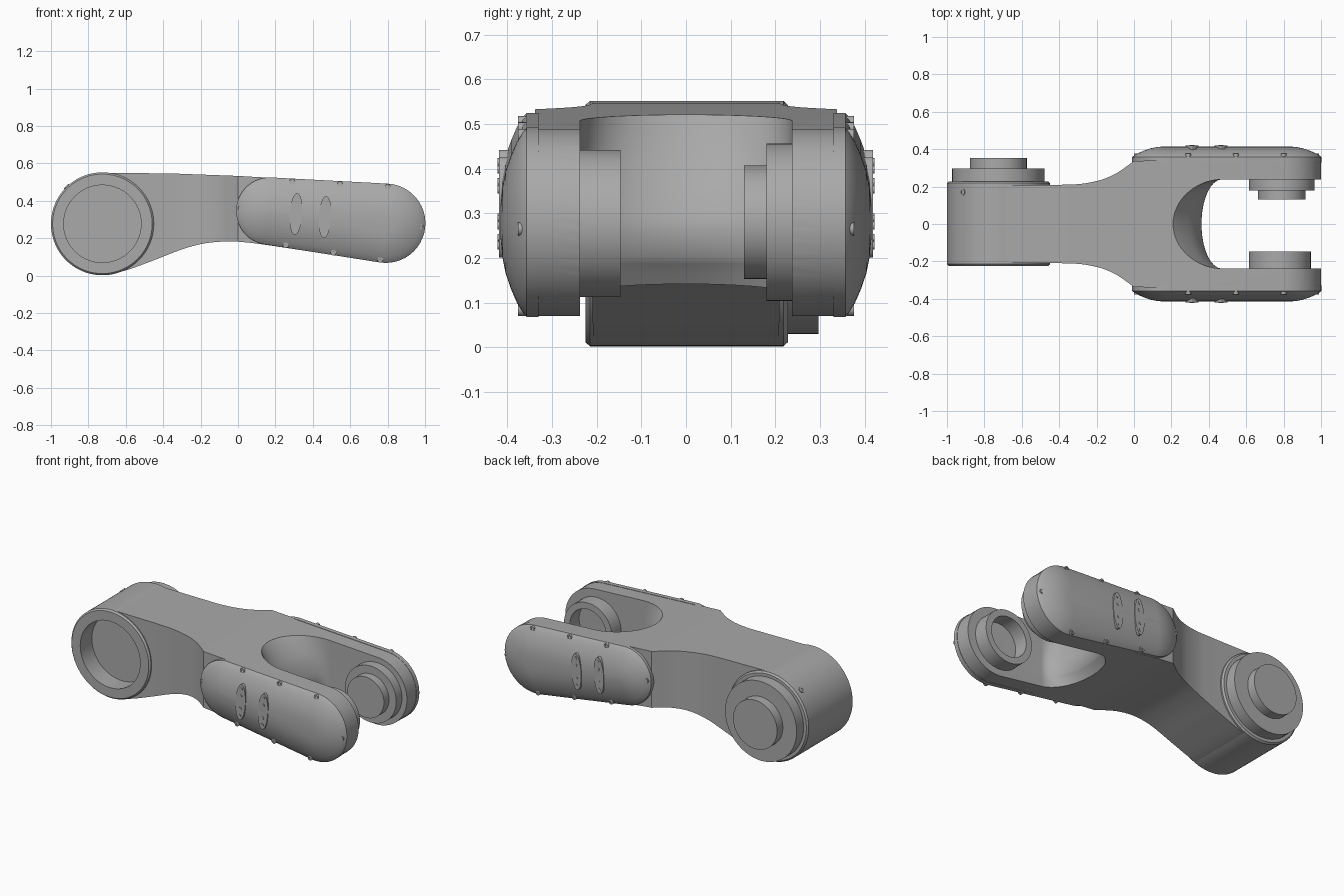
import bpy, bmesh, math
from math import pi, sin, cos, atan2, acos, hypot
from mathutils import Vector

old = bpy.data.objects.get("Cube")
if old:
    bpy.data.objects.remove(old)

grey = bpy.data.materials.new("warm_grey")
grey.use_nodes = True
GREY = (0.40, 0.40, 0.40, 1)
grey.diffuse_color = GREY
grey.node_tree.nodes["Principled BSDF"].inputs["Base Color"].default_value = GREY

DRUM, DRUM_R = (-0.725, 0.277), 0.275
TIP, TIP_R = (0.79, 0.28), 0.21
HEEL, HEEL_R = (0.17, 0.345), 0.178


def loft(name, rings, closed=False):
    """Skin a list of equal-length point rings and cap both ends."""
    bm = bmesh.new()
    rows = [[bm.verts.new(p) for p in ring] for ring in rings]
    n = len(rows[0])
    for a, b in zip(rows, rows[1:]):
        for i in range(n):
            j = (i + 1) % n
            bm.faces.new((a[i], a[j], b[j], b[i]))
    bm.faces.new(rows[0])
    bm.faces.new(rows[-1])
    bmesh.ops.recalc_face_normals(bm, faces=bm.faces)
    mesh = bpy.data.meshes.new(name)
    bm.to_mesh(mesh)
    bm.free()
    mesh.materials.append(grey)
    obj = bpy.data.objects.new(name, mesh)
    bpy.context.collection.objects.link(obj)
    return obj


def smooth(obj, angle=30):
    bpy.ops.object.select_all(action='DESELECT')
    bpy.context.view_layer.objects.active = obj
    obj.select_set(True)
    bpy.ops.object.shade_smooth_by_angle(angle=math.radians(angle))
    return obj


def lathe(name, centre, profile, sides=64):
    """Turn (radius, y) points around an axis along y."""
    cx, cz = centre
    steps = [2 * pi * i / sides for i in range(sides)]
    return smooth(loft(name, [[(cx + r * cos(t), y, cz + r * sin(t)) for t in steps]
                              for r, y in profile]))


def arc(centre, r, a, b, n=24):
    return [(centre[0] + r * cos(a + (b - a) * i / n),
             centre[1] + r * sin(a + (b - a) * i / n)) for i in range(n + 1)]


def spline(pts, n=6):
    """Smooth curve through 2D points."""
    p = [Vector(q) for q in [pts[0]] + pts + [pts[-1]]]
    out = []
    for a, b, c, d in zip(p, p[1:], p[2:], p[3:]):
        for i in range(n):
            t = i / n
            out.append(tuple(0.5 * (2 * b + (c - a) * t + (2 * a - 5 * b + 4 * c - d) * t * t
                                    + (3 * b - a - 3 * c + d) * t ** 3)))
    return out + [tuple(pts[-1])]


def capsule(grow):
    """Outline round the heel and tip circles, offset by grow."""
    dx, dz = TIP[0] - HEEL[0], TIP[1] - HEEL[1]
    th = atan2(dz, dx)
    a = acos((HEEL_R - TIP_R) / hypot(dx, dz))
    return (arc(HEEL, HEEL_R + grow, th + a, th + 2 * pi - a)
            + arc(TIP, TIP_R + grow, th - a, th + a))


def cut(obj, tool, operation):
    mod = obj.modifiers.new(operation.lower(), 'BOOLEAN')
    mod.operation, mod.object, mod.solver = operation, tool, 'EXACT'
    bpy.context.view_layer.objects.active = obj
    bpy.ops.object.modifier_apply(modifier=mod.name)
    bpy.data.objects.remove(tool)


# Forked body: side outline crossed with plan outline
bottom = spline([(-0.725, 0.003), (-0.6, 0.028), (-0.45, 0.082), (-0.3, 0.14), (-0.18, 0.172),
                 (-0.05, 0.183), (0.06, 0.176), (0.16, 0.163)])
side = (arc(DRUM, DRUM_R - 0.002, pi / 2, 1.5 * pi)[:-1] + bottom
        + arc(TIP, TIP_R, -0.53 * pi, 0.47 * pi)
        + [(0.19, 0.522), (0.0, 0.533), (-0.35, 0.546)])
body = loft("forked_body", [[(x, y, z) for x, z in side] for y in (-0.5, 0.5)])

flank = spline([(-1.1, 0.208), (-0.8, 0.208), (-0.5, 0.209), (-0.38, 0.21), (-0.28, 0.215),
                (-0.18, 0.235), (-0.1, 0.268), (-0.04, 0.308), (0.0, 0.338)]) + [(1.2, 0.342)]
plan = flank + [(x, -y) for x, y in reversed(flank)]
cut(body, loft("plan_cutter", [[(x, y, z) for x, y in plan] for z in (-0.2, 0.8)]), 'INTERSECT')

# Fork opening with a sloping rounded throat
throat = spline([(0.60, 0.12), (0.53, 0.20), (0.45, 0.27), (0.38, 0.32), (0.30, 0.355),
                 (0.25, 0.36), (0.20, 0.345), (0.16, 0.315), (0.0, 0.2)], 4)
rings = []
for z, nose in throat:
    turns = [pi * (i / 32 - 0.5) for i in range(33)]
    rings.append([(0.47 - (0.47 - nose) * cos(t), 0.238 * sin(t), z) for t in turns]
                 + [(1.3, 0.238, z), (1.3, -0.238, z)])
cut(body, loft("slot_cutter", rings), 'DIFFERENCE')
cut(body, lathe("drum_cutter", DRUM, [(0.255, -0.4), (0.255, 0.4)]), 'DIFFERENCE')
smooth(body, 35)

# Joint drum with open socket in front and stepped boss behind
lathe("joint_drum", DRUM, [(0.001, -0.11), (0.207, -0.11), (0.207, -0.225), (0.266, -0.225),
                           (DRUM_R, -0.215), (DRUM_R, 0.218), (0.266, 0.228), (0.001, 0.228)], 96)
lathe("drum_flange", DRUM, [(0.001, 0.22), (0.247, 0.22), (0.247, 0.297), (0.001, 0.297)])
lathe("drum_boss", DRUM, [(0.001, 0.29), (0.152, 0.29), (0.152, 0.354), (0.001, 0.354)])

# Fork joints: stepped hub on the left arm, hollow ring on the right arm
lathe("left_hub", TIP, [(0.001, 0.25), (0.176, 0.25), (0.176, 0.18), (0.127, 0.18),
                        (0.127, 0.13), (0.001, 0.13)])
lathe("right_ring", (0.78, 0.277), [(0.165, -0.25), (0.165, -0.147), (0.125, -0.147),
                                    (0.125, -0.24), (0.001, -0.24)])

# Domed covers with bolts and screw plates on both arms
dome = [(0.002, 0.33), (0.002, 0.357), (-0.008, 0.366), (-0.03, 0.379), (-0.06, 0.392),
        (-0.095, 0.404), (-0.13, 0.411), (-0.17, 0.415)]
bolts = [(0.29, 0.503), (0.545, 0.489), (0.8, 0.474), (0.975, 0.265),
         (0.76, 0.085), (0.51, 0.123), (0.255, 0.163), (0.015, 0.36)]
lean = Vector((0.06, 1)).normalized()
across = Vector((lean.y, -lean.x))
for label, s in (("right", -1), ("left", 1)):
    smooth(loft(label + "_cover", [[(x, s * y, z) for x, z in capsule(g)] for g, y in dome]), 40)
    for spot in bolts:
        lathe(label + "_cover_bolt", spot, [(0.015, s * 0.34), (0.015, s * 0.376),
                                            (0.007, s * 0.376), (0.007, s * 0.37)], 16)
    for spot in (Vector((0.31, 0.33)), Vector((0.465, 0.313))):
        outline = [spot + across * 0.034 * cos(t) + lean * 0.112 * sin(t)
                   for t in (2 * pi * i / 32 for i in range(32))]
        smooth(loft(label + "_screw_plate", [[(p.x, s * y, p.y) for p in outline]
                                             for y in (0.38, 0.419)]))
        for h in (-0.085, -0.04, 0.04, 0.085):
            lathe(label + "_plate_screw", spot + lean * h,
                  [(0.009, s * 0.41), (0.009, s * 0.422), (0.001, s * 0.422)], 12)

# Set screw on top of the drum
screw = lathe("drum_set_screw", (0, 0), [(0.018, -0.02), (0.018, 0.004), (0.009, 0.004),
                                         (0.009, -0.004)], 16)
tilt = math.radians(134)
screw.location = (DRUM[0] + DRUM_R * cos(tilt), 0.17, DRUM[1] + DRUM_R * sin(tilt))
screw.rotation_mode = 'QUATERNION'
screw.rotation_quaternion = Vector((0, 1, 0)).rotation_difference(Vector((cos(tilt), 0, sin(tilt))))
